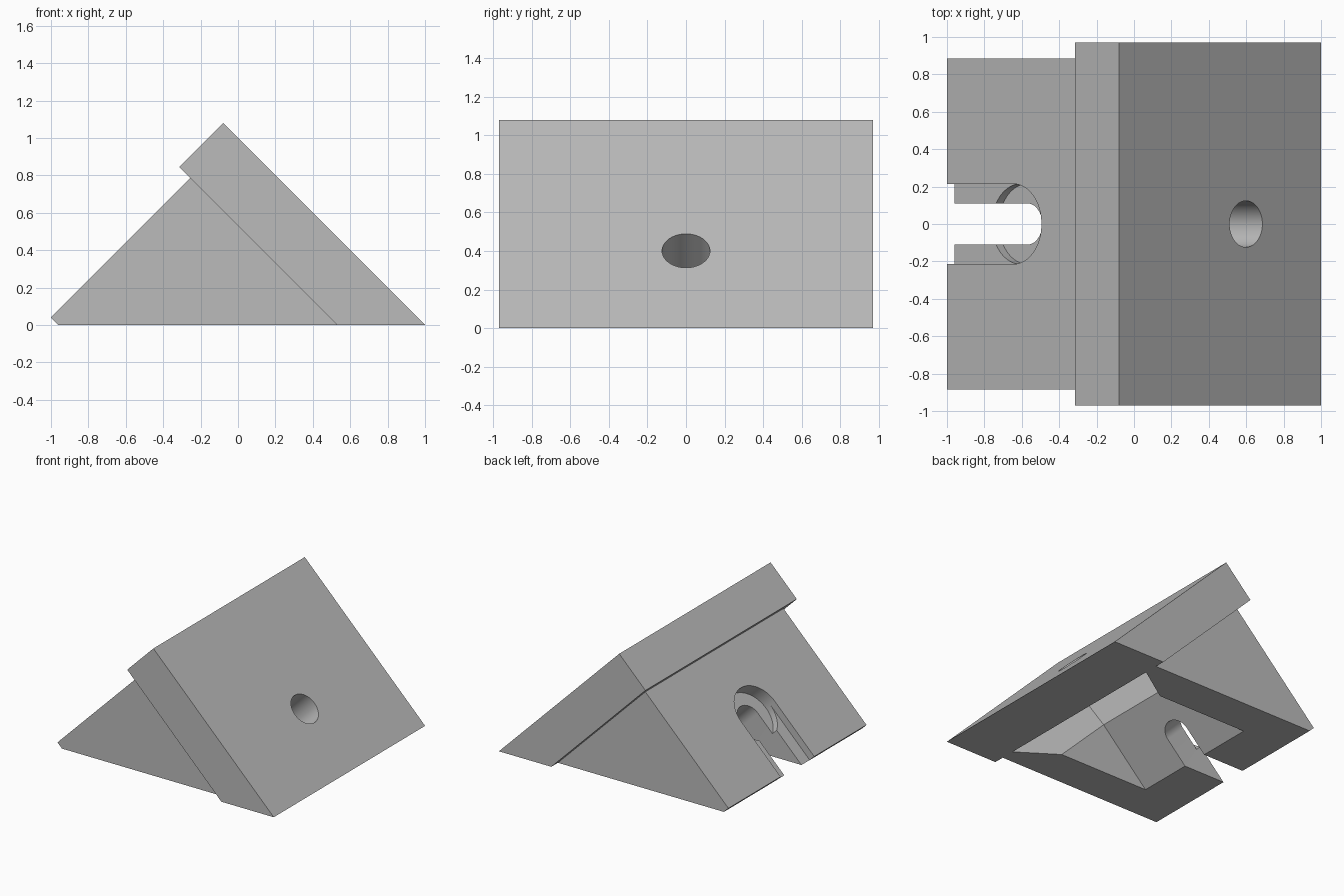
import bpy, bmesh, math
from mathutils import Matrix, Vector

if "Cube" in bpy.data.objects:
    bpy.data.objects.remove(bpy.data.objects["Cube"], do_unlink=True)

grey = bpy.data.materials.new("plain_grey")
grey.use_nodes = True
COLOUR = (0.5, 0.5, 0.5, 1)
grey.diffuse_color = COLOUR
grey.node_tree.nodes["Principled BSDF"].inputs["Base Color"].default_value = COLOUR

# Tilted frame on the plate's back: local x = depth, y = away from plate, z = up the plate
r = math.sqrt(0.5)
TILT = Matrix(((0, -r, -r, 0.53), (1, 0, 0, 0), (0, -r, r, 0), (0, 0, 0, 1)))


def loft(name, rings, matrix=Matrix()):
    """Closed solid through a list of matching rings of points."""
    bm = bmesh.new()
    loops = [[bm.verts.new(matrix @ Vector(p)) for p in ring] for ring in rings]
    n = len(loops[0])
    for a, b in zip(loops, loops[1:]):
        for i in range(n):
            j = (i + 1) % n
            bm.faces.new((a[i], a[j], b[j], b[i]))
    bm.faces.new(loops[0])
    bm.faces.new(loops[-1])
    bmesh.ops.recalc_face_normals(bm, faces=bm.faces)
    mesh = bpy.data.meshes.new(name)
    bm.to_mesh(mesh)
    bm.free()
    mesh.materials.append(grey)
    ob = bpy.data.objects.new(name, mesh)
    bpy.context.collection.objects.link(ob)
    return ob


def prism(name, profile, half):
    """Profile in x and z, extruded along y."""
    return loft(name, [[(x, y, z) for x, z in profile] for y in (-half, half)])


def slot(name, centre, radius, length, low, high):
    """Round-ended slot (or a disc when length is 0) cut along the plate direction."""
    if length:
        arc = [math.pi + math.pi * i / 32 for i in range(33)]
    else:
        arc = [math.tau * i / 64 for i in range(64)]
    pts = [(radius * math.cos(t), centre + radius * math.sin(t)) for t in arc]
    if length:
        pts += [(radius, centre + length), (-radius, centre + length)]
    return loft(name, [[(x, y, z) for x, y in pts] for z in (low, high)], TILT)


def cut(ob, cutter):
    cutter.hide_render = True
    mod = ob.modifiers.new("cut", "BOOLEAN")
    mod.operation, mod.solver, mod.object = "DIFFERENCE", "EXACT", cutter
    bpy.ops.object.select_all(action="DESELECT")
    bpy.context.view_layer.objects.active = ob
    ob.select_set(True)
    bpy.ops.object.modifier_apply(modifier=mod.name)
    bpy.data.objects.remove(cutter, do_unlink=True)


# Sloping front plate with its screw hole
plate = prism("sloping_plate", [(1, 0), (-0.08, 1.08), (-0.315, 0.845), (0.53, 0)], 0.97)
hole_v = 0.235
ring = [(0.124 * math.cos(math.tau * i / 64), hole_v + 0.124 * math.sin(math.tau * i / 64))
        for i in range(64)]
cut(plate, loft("hole_cutter", [[(x, y, z) for x, z in ring] for y in (-0.6, 0.2)], TILT))

# Wedge body behind the plate
body = prism("wedge_body", [(0.53, 0), (-0.255, 0.785), (-1, 0.04), (-0.96, 0)], 0.885)

# Hollow, flared towards the plate and open below
sections = [(-0.02, 0.79, 1.01), (0.216, 0.567, 0.79), (1.2, 0.567, 0.79)]
cut(body, loft("hollow_cutter", [[(-w, u, -0.3), (w, u, -0.3), (w, u, top), (-w, u, top)]
                                 for u, w, top in sections], TILT))

# Stepped bolt slot in the back slope: shallow track, deeper round seat, narrow through slot
CENTRE = 0.554
cut(body, slot("track_cutter", CENTRE, 0.215, 1, 1.053, 1.3))
cut(body, slot("seat_cutter", CENTRE, 0.215, 0, 1.0, 1.3))
cut(body, slot("through_cutter", CENTRE, 0.11, 1, 0.6, 1.3))

for ob in (plate, body):
    bpy.ops.object.select_all(action="DESELECT")
    bpy.context.view_layer.objects.active = ob
    ob.select_set(True)
    bpy.ops.object.shade_smooth_by_angle(angle=math.radians(30))
